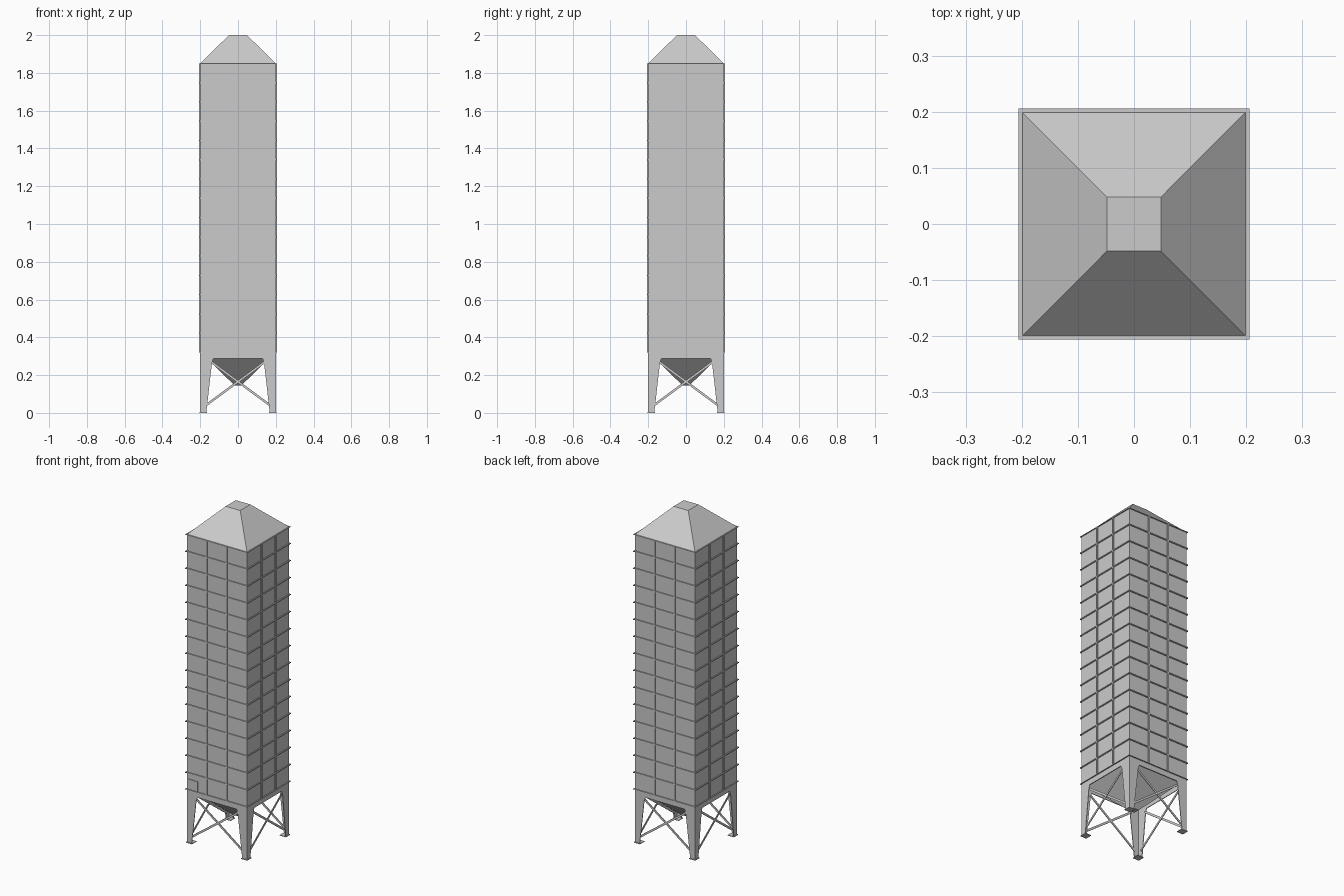
import bpy, bmesh, math
from mathutils import Matrix, Vector

if "Cube" in bpy.data.objects:
    bpy.data.objects.remove(bpy.data.objects["Cube"])

HALF = 0.2          # half width of the tower
BASE, TOP = 0.32, 1.85
ROWS = 15


def finish(name, bm):
    bmesh.ops.recalc_face_normals(bm, faces=bm.faces)
    me = bpy.data.meshes.new(name)
    bm.to_mesh(me)
    bm.free()
    ob = bpy.data.objects.new(name, me)
    bpy.context.collection.objects.link(ob)
    return ob


def frustum(name, h0, z0, h1, z1, caps=True):
    """Square tapered block with half widths h0 (bottom) and h1 (top)."""
    bm = bmesh.new()
    m = Matrix.Translation((0, 0, (z0 + z1) / 2)) @ Matrix.Rotation(math.pi / 4, 4, 'Z')
    bmesh.ops.create_cone(bm, cap_ends=caps, segments=4, radius1=h0 * math.sqrt(2),
                          radius2=h1 * math.sqrt(2), depth=z1 - z0, matrix=m)
    return finish(name, bm)


def add_box(bm, lo, hi):
    lo, hi = Vector(lo), Vector(hi)
    m = Matrix.Translation((lo + hi) / 2) @ Matrix.Diagonal((*(hi - lo), 1))
    bmesh.ops.create_cube(bm, size=1, matrix=m)


def add_plate(bm, pts, y0, y1):
    """Outline in x/z, extruded from y0 to y1."""
    f = bm.faces.new([bm.verts.new((x, y0, z)) for x, z in pts])
    r = bmesh.ops.extrude_face_region(bm, geom=[f], use_keep_orig=True)
    vs = [g for g in r['geom'] if isinstance(g, bmesh.types.BMVert)]
    bmesh.ops.translate(bm, verts=vs, vec=(0, y1 - y0, 0))


def four_sides(bm):
    """Repeat the front geometry on all four sides."""
    src = bm.verts[:] + bm.edges[:] + bm.faces[:]
    for k in (1, 2, 3):
        d = bmesh.ops.duplicate(bm, geom=src)['geom']
        vs = [g for g in d if isinstance(g, bmesh.types.BMVert)]
        bmesh.ops.rotate(bm, verts=vs, cent=(0, 0, 0),
                         matrix=Matrix.Rotation(k * math.pi / 2, 3, 'Z'))


# Walls, roof and discharge hopper
frustum("tower_walls", HALF, BASE, HALF, TOP)
frustum("roof", 0.199, TOP, 0.048, 2.0)
frustum("hopper", 0.018, 0.145, 0.196, BASE)

# Horizontal flanges between the panel rows, running round the tower
bm = bmesh.new()
step = (TOP - BASE) / ROWS
for i in range(ROWS + 1):
    z = BASE + i * step
    z0, z1 = max(z - 0.003, BASE), min(z + 0.003, TOP)
    add_box(bm, (-0.206, -0.206, z0), (0.206, -HALF, z1))
four_sides(bm)
finish("horizontal_flanges", bm)

# Vertical flanges splitting each side into three columns
bm = bmesh.new()
for x in (-HALF / 3, HALF / 3):
    add_box(bm, (x - 0.005, -0.206, BASE), (x + 0.005, -HALF, TOP))
four_sides(bm)
finish("vertical_flanges", bm)

# Skirt and tapered legs, folded from one plate per side
half = [(-HALF, BASE), (-HALF, 0), (-0.168, 0), (-0.138, 0.265), (-0.13, 0.288)]
outline = half + [(-x, z) for x, z in reversed(half)]
bm = bmesh.new()
add_plate(bm, outline, -HALF, -0.196)
four_sides(bm)
finish("skirt_and_legs", bm)

# Foot plates
bm = bmesh.new()
add_box(bm, (-0.204, -0.204, 0), (-0.163, -0.163, 0.004))
four_sides(bm)
finish("foot_plates", bm)

# Crossed braces between the legs
bm = bmesh.new()
for s, y in ((1, -0.1955), (-1, -0.1915)):
    a, b = Vector((-0.17 * s, 0.04)), Vector((0.142 * s, 0.27))
    d = (b - a).normalized() * 0.006
    n = Vector((-d.y, d.x))
    add_plate(bm, [tuple(p) for p in (a + n, a - n, b - n, b + n)], y, y + 0.004)
four_sides(bm)
finish("cross_braces", bm)

# Small blank plate low on the front
bm = bmesh.new()
add_box(bm, (-0.19, -0.204, 0.327), (-0.125, -HALF, 0.385))
finish("front_plate", bm)
